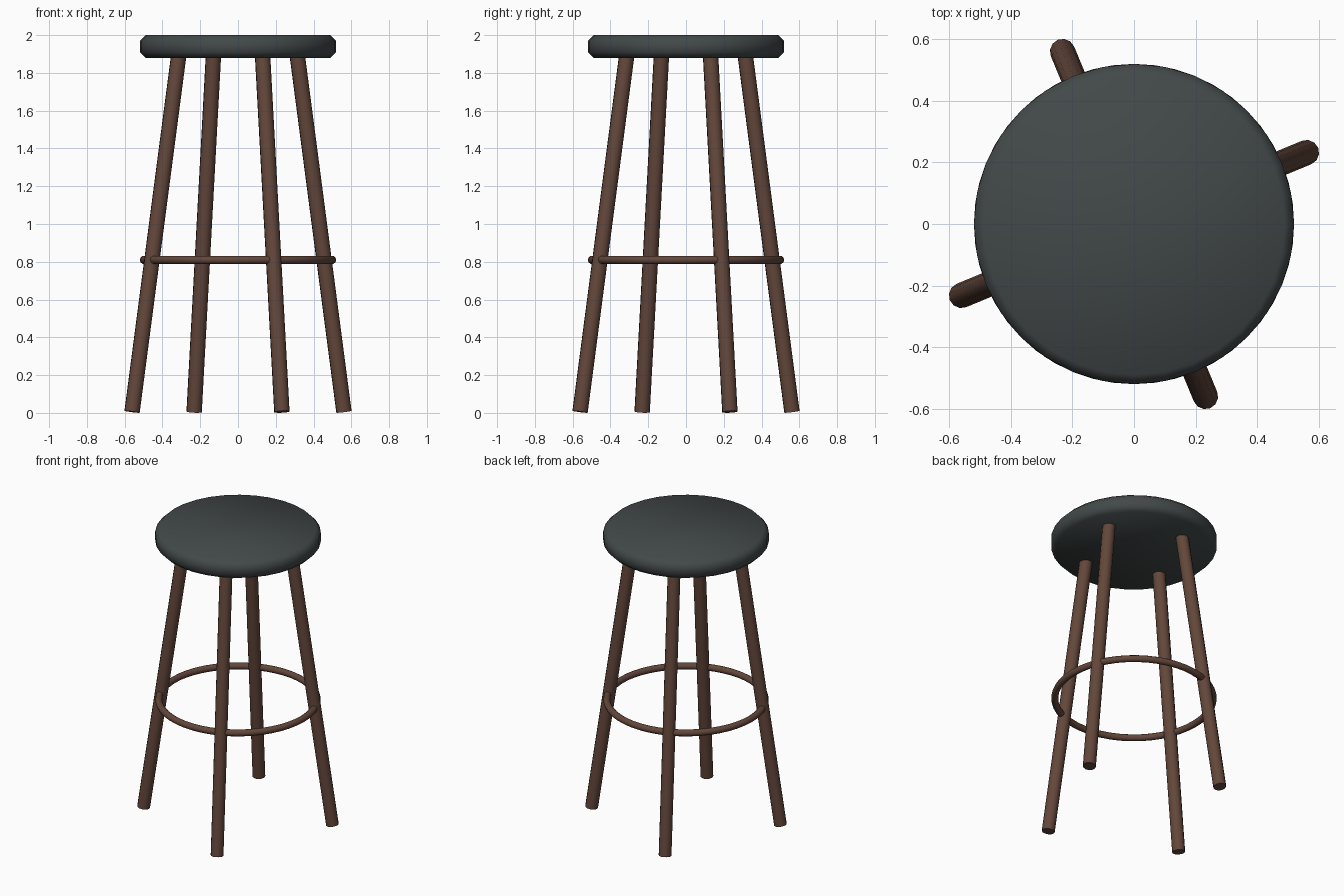
import bpy
import bmesh
import math
from mathutils import Vector

if "Cube" in bpy.data.objects:
    bpy.data.objects.remove(bpy.data.objects["Cube"])


def material(name, rgb):
    mat = bpy.data.materials.new(name)
    mat.use_nodes = True
    mat.diffuse_color = (*rgb, 1)
    mat.node_tree.nodes["Principled BSDF"].inputs["Base Color"].default_value = (*rgb, 1)
    return mat


dark_grey = material("dark grey cushion", (0.055, 0.066, 0.066))
brown = material("brown wood", (0.125, 0.063, 0.043))


def finish(obj, name, mat, angle):
    obj.name = name
    obj.data.materials.append(mat)
    bpy.ops.object.select_all(action="DESELECT")
    obj.select_set(True)
    bpy.context.view_layer.objects.active = obj
    bpy.ops.object.shade_smooth_by_angle(angle=math.radians(angle))


# Round seat with chamfered rims
BOTTOM, TOP, RADIUS = 1.88, 2.0, 0.52
bpy.ops.mesh.primitive_cylinder_add(vertices=32, radius=RADIUS, depth=TOP - BOTTOM,
                                    location=(0, 0, (TOP + BOTTOM) / 2))
seat = bpy.context.object
bm = bmesh.new()
bm.from_mesh(seat.data)
rims = [e for e in bm.edges if abs(e.verts[0].co.z - e.verts[1].co.z) < 0.001]
bmesh.ops.bevel(bm, geom=rims, offset=0.03, segments=1, affect="EDGES")
bm.to_mesh(seat.data)
bm.free()
finish(seat, "seat", dark_grey, 60)

# Four splayed legs, cut square to their own axis
for i, name in enumerate(["left_leg", "back_leg", "right_leg", "front_leg"]):
    a = math.radians(22.5 + 90 * i)
    out = Vector((math.cos(a), math.sin(a), 0))
    foot = out * 0.607 + Vector((0, 0, 0.006))
    head = out * 0.34 + Vector((0, 0, BOTTOM + 0.01))
    axis = head - foot
    bpy.ops.mesh.primitive_cylinder_add(vertices=12, radius=0.041, depth=axis.length,
                                        location=(foot + head) / 2)
    leg = bpy.context.object
    leg.rotation_euler = axis.to_track_quat("Z", "Y").to_euler()
    finish(leg, name, brown, 40)

# Foot ring
bpy.ops.mesh.primitive_torus_add(major_radius=0.498, minor_radius=0.022,
                                 major_segments=48, minor_segments=10,
                                 location=(0, 0, 0.81))
finish(bpy.context.object, "foot_ring", brown, 60)
